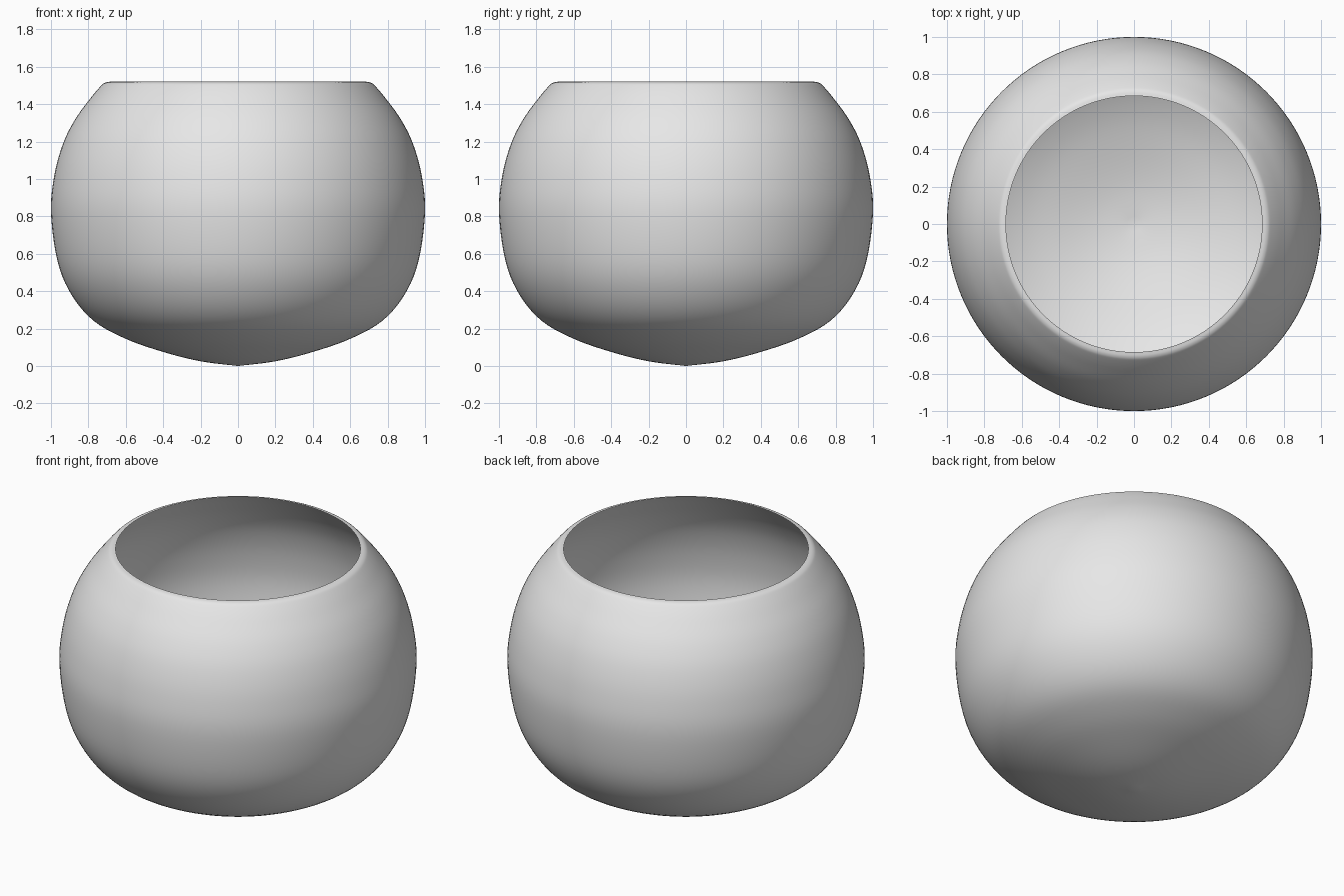
import bpy
import bmesh
import math
from mathutils import Vector

cube = bpy.data.objects.get("Cube")
if cube:
    bpy.data.objects.remove(cube, do_unlink=True)

SEGMENTS = 128
STEPS = 5

# Thin wall profile (radius, height), from the base centre to the lip
PROFILE = [
    (0, 0), (0.2, 0.025), (0.4, 0.075), (0.6, 0.145), (0.77, 0.24),
    (0.89, 0.38), (0.965, 0.56), (1.0, 0.82), (0.982, 1.02),
    (0.935, 1.19), (0.87, 1.32), (0.79, 1.43), (0.735, 1.495),
    (0.712, 1.514), (0.685, 1.52),
]


def smooth_path(points, steps):
    """Pass a Catmull-Rom curve through the points."""
    pts = [Vector((r, 0, z)) for r, z in points]
    pts = [2 * pts[0] - pts[1]] + pts + [2 * pts[-1] - pts[-2]]
    path = []
    for a, b, c, d in zip(pts, pts[1:], pts[2:], pts[3:]):
        for i in range(steps):
            t = i / steps
            path.append(0.5 * (2 * b + (c - a) * t
                               + (2 * a - 5 * b + 4 * c - d) * t ** 2
                               + (3 * b - a - 3 * c + d) * t ** 3))
    return path + [pts[-2]]


# Plain clay colour
clay = bpy.data.materials.new("light_grey")
clay.use_nodes = True
colour = (0.8, 0.8, 0.8, 1)
clay.diffuse_color = colour
clay.node_tree.nodes["Principled BSDF"].inputs["Base Color"].default_value = colour

# Bowl wall, spun around the vertical axis
bm = bmesh.new()
verts = [bm.verts.new(p) for p in smooth_path(PROFILE, STEPS)]
edges = [bm.edges.new(pair) for pair in zip(verts, verts[1:])]
bmesh.ops.spin(bm, geom=verts + edges, cent=(0, 0, 0), axis=(0, 0, 1),
               angle=math.tau, steps=SEGMENTS, use_merge=True)
bmesh.ops.remove_doubles(bm, verts=bm.verts, dist=0.0001)
bmesh.ops.recalc_face_normals(bm, faces=bm.faces)

# Make the wall face outward
widest = max(bm.faces, key=lambda f: f.calc_center_median().xy.length)
if widest.normal.dot(widest.calc_center_median()) < 0:
    bmesh.ops.reverse_faces(bm, faces=bm.faces)

for face in bm.faces:
    face.smooth = True
mesh = bpy.data.meshes.new("bowl")
bm.to_mesh(mesh)
bm.free()
mesh.materials.append(clay)
bowl = bpy.data.objects.new("bowl", mesh)
bpy.context.collection.objects.link(bowl)
